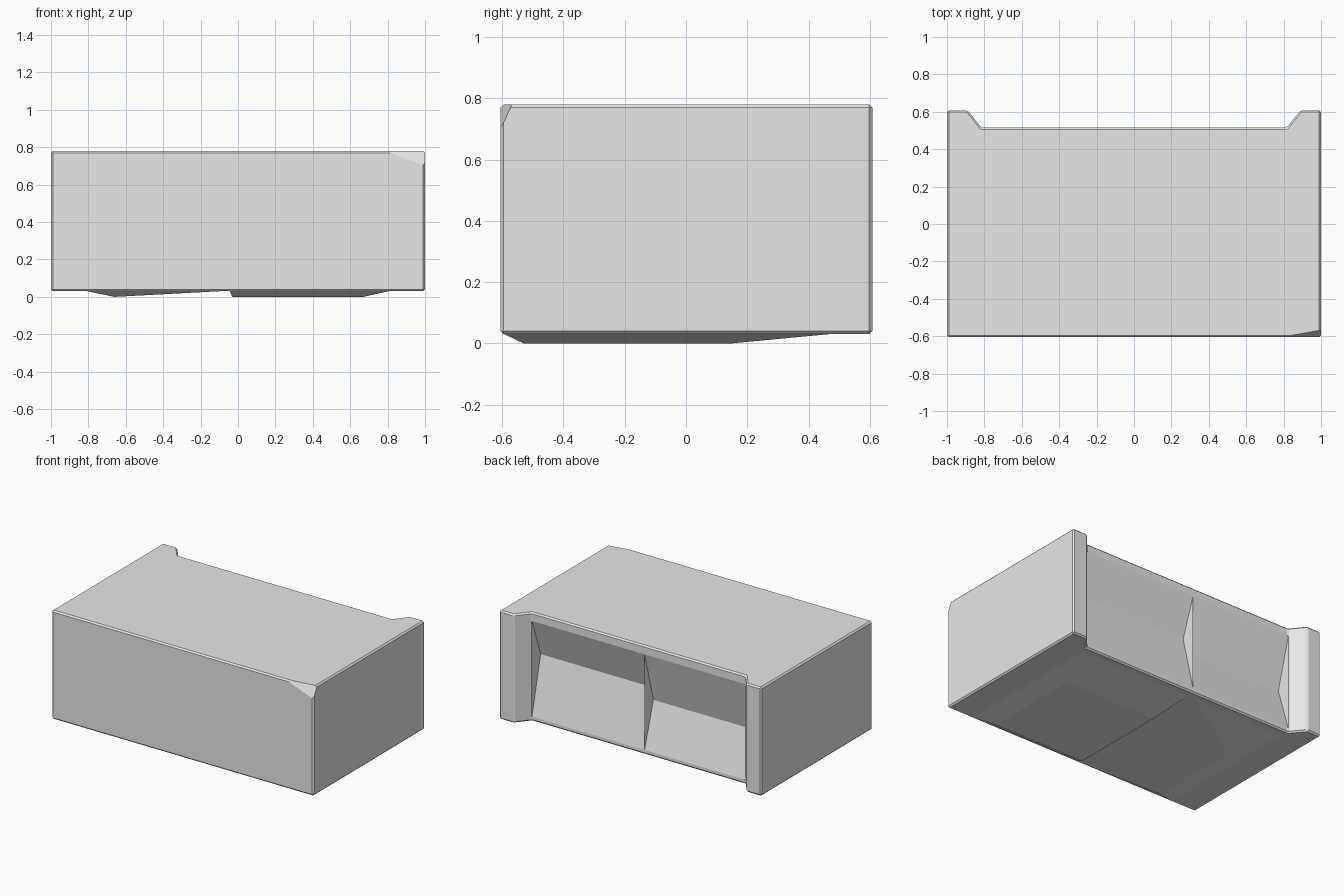
import bpy, bmesh
from mathutils import Vector

cube = bpy.data.objects.get("Cube")
if cube:
    bpy.data.objects.remove(cube, do_unlink=True)

grey = bpy.data.materials.new("light_grey")
grey.use_nodes = True
grey.diffuse_color = (0.8, 0.8, 0.8, 1)
grey.node_tree.nodes["Principled BSDF"].inputs["Base Color"].default_value = (0.8, 0.8, 0.8, 1)


def make_object(name, bm):
    bmesh.ops.recalc_face_normals(bm, faces=bm.faces)
    mesh = bpy.data.meshes.new(name)
    bm.to_mesh(mesh)
    bm.free()
    mesh.materials.append(grey)
    obj = bpy.data.objects.new(name, mesh)
    bpy.context.collection.objects.link(obj)
    return obj


def prism(points, direction):
    """Extrude a closed outline along a direction."""
    bm = bmesh.new()
    face = bm.faces.new([bm.verts.new(p) for p in points])
    new = bmesh.ops.extrude_face_region(bm, geom=[face])["geom"]
    bmesh.ops.translate(bm, vec=direction,
                        verts=[v for v in new if isinstance(v, bmesh.types.BMVert)])
    bmesh.ops.recalc_face_normals(bm, faces=bm.faces)
    return bm


def hull(name, points):
    bm = bmesh.new()
    for p in points:
        bm.verts.new(p)
    bmesh.ops.convex_hull(bm, input=bm.verts)
    bmesh.ops.dissolve_limit(bm, angle_limit=0.001, verts=bm.verts, edges=bm.edges)
    return make_object(name, bm)


# Main block with a corner post on each side of the back
half = [(1, -0.605), (1, 0.608), (0.89, 0.608), (0.815, 0.515)]
outline = half + [(-x, y) for x, y in reversed(half)]
bottom, top = 0.03, 0.78
bm = prism([(x, y, bottom) for x, y in outline], (0, 0, top - bottom))
bmesh.ops.bevel(bm, geom=bm.edges[:], offset=0.01, segments=1, affect='EDGES')

# Chipped front top corner
a, b, c = Vector((0.8, -0.605, 0.775)), Vector((1, -0.605, 0.7)), Vector((1, -0.57, 0.775))
normal = (b - a).cross(c - a)
if normal.x < 0:
    normal.negate()
bmesh.ops.bisect_plane(bm, geom=bm.verts[:] + bm.edges[:] + bm.faces[:],
                       plane_co=a, plane_no=normal, clear_outer=True)
bmesh.ops.holes_fill(bm, edges=[e for e in bm.edges if e.is_boundary], sides=0)
block = make_object("block", bm)

# Wedge-shaped back recess, with a different crease height on each half
for x0, x1, crease in ((-0.815, -0.045, 0.37), (-0.045, 0.815, 0.455)):
    profile = [(0.6, 0.72), (0.515, 0.72), (0.42, crease), (0.515, 0.06), (0.6, 0.06)]
    cutter = make_object("recess_cutter", prism([(x0, y, z) for y, z in profile], (x1 - x0, 0, 0)))
    cutter.hide_render = True
    mod = block.modifiers.new("recess", 'BOOLEAN')
    mod.operation = 'DIFFERENCE'
    mod.solver = 'EXACT'
    mod.object = cutter
    bpy.context.view_layer.objects.active = block
    bpy.ops.object.modifier_apply(modifier=mod.name)
    bpy.data.objects.remove(cutter, do_unlink=True)


# Shallow sloped pads under the block
def base(x0, x1):
    return [(x, y, 0.033) for x in (x0, x1) for y in (-0.6, 0.5)]


hull("right_pad", base(-0.82, -0.045) + [(-0.66, y, 0) for y in (-0.53, 0.12)])
hull("left_pad", base(-0.045, 0.82) + [(x, y, 0) for x in (-0.03, 0.67) for y in (-0.53, 0.15)])
